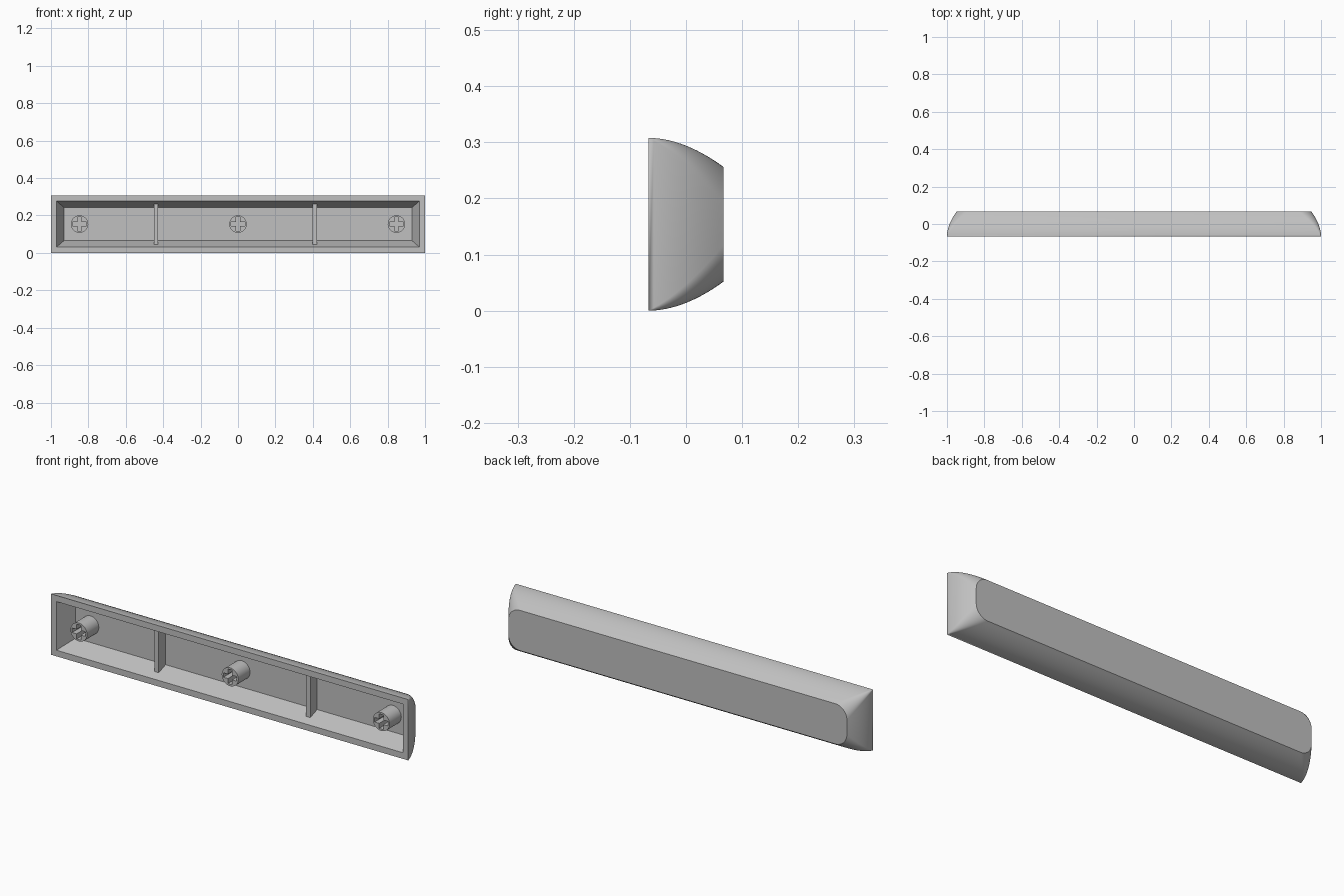
import bpy, bmesh, math

if "Cube" in bpy.data.objects:
    bpy.data.objects.remove(bpy.data.objects["Cube"])

grey = bpy.data.materials.new("mid grey plastic")
grey.diffuse_color = (0.53, 0.53, 0.53, 1)
grey.use_nodes = True
grey.node_tree.nodes["Principled BSDF"].inputs["Base Color"].default_value = grey.diffuse_color

FRONT, BACK, MID_Z = -0.067, 0.067, 0.154
FLOOR = 0.03      # depth of the hollow
SEGS = 10         # segments per rounded corner


def finish(ob):
    ob.data.materials.clear()
    ob.data.materials.append(grey)
    bpy.ops.object.select_all(action='DESELECT')
    ob.select_set(True)
    bpy.context.view_layer.objects.active = ob
    bpy.ops.object.shade_smooth_by_angle(angle=math.radians(30))


def from_bmesh(name, bm):
    bmesh.ops.recalc_face_normals(bm, faces=bm.faces)
    me = bpy.data.meshes.new(name)
    bm.to_mesh(me)
    bm.free()
    ob = bpy.data.objects.new(name, me)
    bpy.context.collection.objects.link(ob)
    finish(ob)


def ring(bm, y, hx, hz, r):
    """Rounded rectangle of half sizes hx, hz at depth y."""
    verts = []
    for q, (sx, sz) in enumerate([(1, 1), (-1, 1), (-1, -1), (1, -1)]):
        for i in range(SEGS + 1):
            a = math.pi / 2 * (q + i / SEGS)
            verts.append(bm.verts.new((sx * (hx - r) + r * math.cos(a), y,
                                       MID_Z + sz * (hz - r) + r * math.sin(a))))
    return verts


# Hollow shell: floor of the hollow, sloped inner walls, rim, curved outside, back
bm = bmesh.new()
rings = [ring(bm, FLOOR, 0.93, 0.088, 0), ring(bm, FRONT, 0.97, 0.123, 0)]
STEPS = 14
for k in range(STEPS + 1):
    t = k / STEPS
    inset = 0.052 * t ** 1.9
    rings.append(ring(bm, FRONT + (BACK - FRONT) * t, 1 - inset, 0.154 - inset, 0.065 * t))
for a, b in zip(rings, rings[1:]):
    for i in range(len(a)):
        j = (i + 1) % len(a)
        bm.faces.new((a[i], a[j], b[j], b[i]))
bm.faces.new(rings[0])
bm.faces.new(rings[-1])
bmesh.ops.remove_doubles(bm, verts=bm.verts, dist=1e-5)
from_bmesh("shell", bm)

# Cross ribs, ends following the sloped walls
for name, x in (("left_rib", -0.438), ("right_rib", 0.411)):
    bm = bmesh.new()
    bmesh.ops.create_cube(bm, size=1)
    for v in bm.verts:
        front = v.co.y < 0
        v.co = (x + v.co.x * 0.023, -0.025 if front else FLOOR + 0.002,
                MID_Z + v.co.z * 2 * (0.109 if front else 0.09))
    from_bmesh(name, bm)


def add_loop(curve, pts):
    s = curve.splines.new('POLY')
    s.points.add(len(pts) - 1)
    for p, (u, v) in zip(s.points, pts):
        p.co = (u, v, 0, 1)
    s.use_cyclic_u = True


# Mounting stems: round posts with a cross-shaped socket
R, ARM, HALF = 0.0465, 0.037, 0.0115
circle = [(R * math.cos(math.tau * i / 40), R * math.sin(math.tau * i / 40)) for i in range(40)]
cross = []
for q in range(4):
    c, s = round(math.cos(q * math.pi / 2)), round(math.sin(q * math.pi / 2))
    for u, v in ((ARM, -HALF), (ARM, HALF), (HALF, HALF)):
        cross.append((u * c - v * s, u * s + v * c))


def post(name, x, y0, y1, loops):
    cu = bpy.data.curves.new(name, 'CURVE')
    cu.dimensions = '2D'
    cu.fill_mode = 'BOTH'
    cu.extrude = (y1 - y0) / 2
    for pts in loops:
        add_loop(cu, pts)
    ob = bpy.data.objects.new(name, cu)
    bpy.context.collection.objects.link(ob)
    ob.location = (x, (y0 + y1) / 2, MID_Z)
    ob.rotation_euler = (math.pi / 2, 0, 0)
    bpy.ops.object.select_all(action='DESELECT')
    ob.select_set(True)
    bpy.context.view_layer.objects.active = ob
    bpy.ops.object.convert(target='MESH')
    ob = bpy.context.view_layer.objects.active
    # join the caps to the walls so the solid is closed
    bm = bmesh.new()
    bm.from_mesh(ob.data)
    bmesh.ops.remove_doubles(bm, verts=bm.verts, dist=1e-5)
    bmesh.ops.recalc_face_normals(bm, faces=bm.faces)
    bm.to_mesh(ob.data)
    bm.free()
    finish(ob)


for side, x in (("left", -0.847), ("centre", 0), ("right", 0.847)):
    post(side + "_stem_socket", x, -0.064, 0.003, [circle, cross])
    post(side + "_stem_base", x, 0.003, FLOOR + 0.002, [circle])
